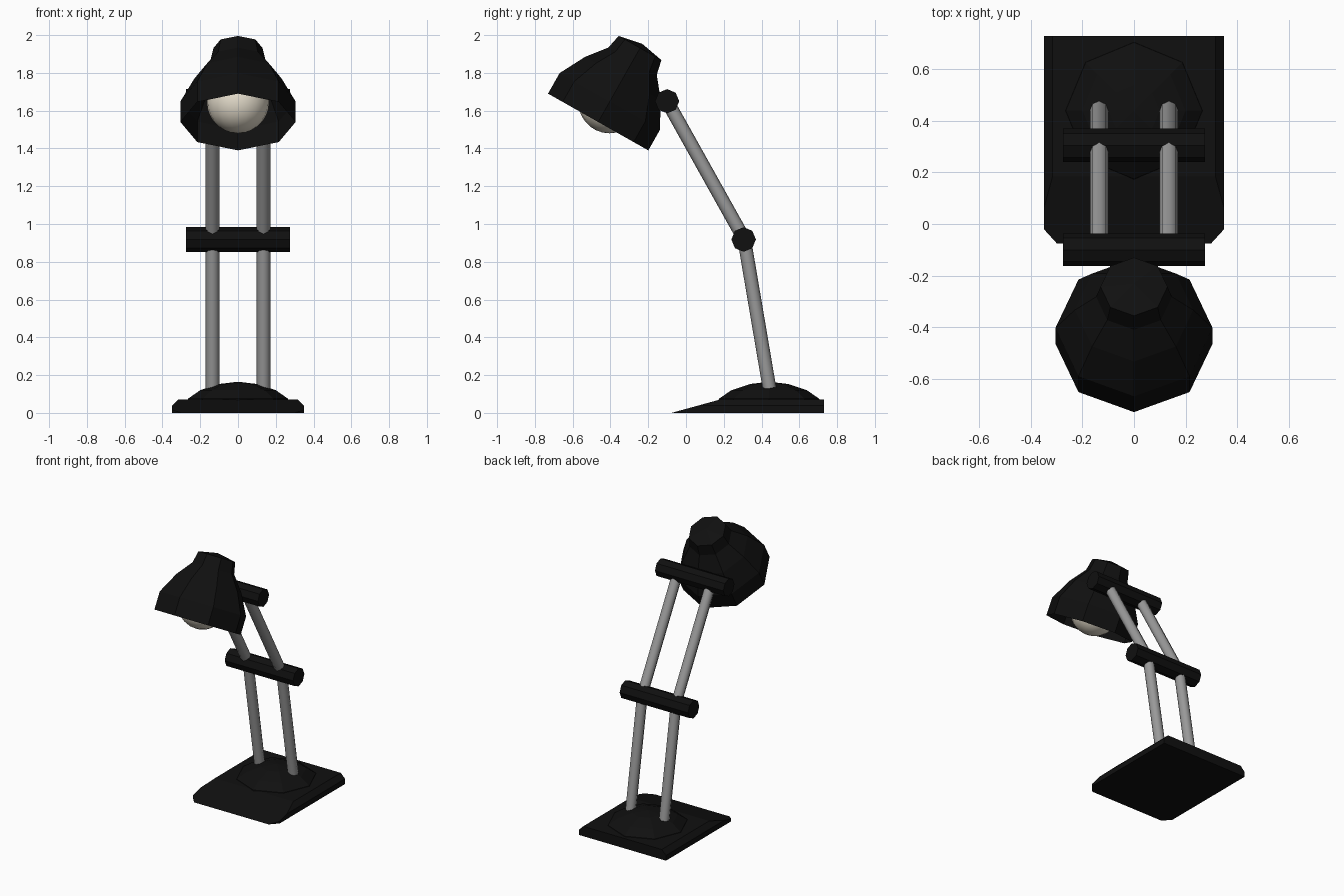
import bpy, bmesh, math
from mathutils import Vector

if "Cube" in bpy.data.objects:
    bpy.data.objects.remove(bpy.data.objects["Cube"])


def material(name, rgb):
    m = bpy.data.materials.new(name)
    m.diffuse_color = (*rgb, 1)
    m.use_nodes = True
    m.node_tree.nodes["Principled BSDF"].inputs["Base Color"].default_value = m.diffuse_color
    return m


BLACK = material("black", (0.005, 0.005, 0.005))
GREY = material("grey metal", (0.32, 0.32, 0.32))
CREAM = material("cream bulb", (0.78, 0.72, 0.60))


def finish(name, bm, mat, smooth=None):
    bmesh.ops.recalc_face_normals(bm, faces=bm.faces)
    me = bpy.data.meshes.new(name)
    bm.to_mesh(me)
    bm.free()
    me.materials.append(mat)
    ob = bpy.data.objects.new(name, me)
    bpy.context.collection.objects.link(ob)
    if smooth:
        bpy.ops.object.select_all(action='DESELECT')
        ob.select_set(True)
        bpy.context.view_layer.objects.active = ob
        bpy.ops.object.shade_smooth_by_angle(angle=math.radians(smooth))
    return ob


def lathe(name, profile, mat, centre, tilt=0, sides=8):
    """Spin (radius, height) points about an axis tilted from z toward +y."""
    bm = bmesh.new()
    c, a = Vector(centre), Vector((0, math.sin(tilt), math.cos(tilt)))
    p = Vector((0, -math.cos(tilt), math.sin(tilt)))
    vs = [bm.verts.new(c + a * h + p * r) for r, h in profile]
    es = [bm.edges.new(e) for e in zip(vs, vs[1:])]
    bmesh.ops.spin(bm, geom=vs + es, cent=c, axis=a, angle=2 * math.pi, steps=sides)
    bmesh.ops.remove_doubles(bm, verts=bm.verts, dist=1e-4)
    return finish(name, bm, mat)


def bar(name, start, end, radius, mat, smooth=None):
    """Eight sided bar between two points."""
    a, b = Vector(start), Vector(end)
    bm = bmesh.new()
    bmesh.ops.create_cone(bm, cap_ends=True, segments=8, radius1=radius,
                          radius2=radius, depth=(b - a).length)
    bm.transform((b - a).to_track_quat('Z', 'Y').to_matrix().to_4x4())
    bmesh.ops.translate(bm, vec=(a + b) / 2, verts=bm.verts)
    return finish(name, bm, mat, smooth)


# Base slab: outline with cut front corners, wedge front, bevelled top sides
bm = bmesh.new()
outline = [(-.35, .73), (-.35, -.02), (-.30, -.075), (.30, -.075), (.35, -.02), (.35, .73)]
face = bm.faces.new([bm.verts.new((x, y, 0)) for x, y in outline])
ext = bmesh.ops.extrude_face_region(bm, geom=[face], use_keep_orig=True)
bmesh.ops.translate(bm, vec=(0, 0, .072),
                    verts=[g for g in ext["geom"] if isinstance(g, bmesh.types.BMVert)])
for co, no in [((0, -.077, 0), (0, -.07, .255)),
               ((.35, 0, .038), (1, 0, 1)), ((-.35, 0, .038), (-1, 0, 1))]:
    bmesh.ops.bisect_plane(bm, geom=bm.verts[:] + bm.edges[:] + bm.faces[:],
                           plane_co=co, plane_no=no, clear_outer=True)
    bmesh.ops.holes_fill(bm, edges=[e for e in bm.edges if e.is_boundary], sides=0)
finish("base_slab", bm, BLACK)

# Low mound on the base
lathe("base_mound", [(.27, .06), (.265, .075), (.2, .12), (.1, .153), (0, .165)],
      BLACK, (0, .44, 0))

# Paired arm poles
for side, x in (("left", -.135), ("right", .135)):
    bar(side + "_lower_pole", (x, .442, .13), (x, .308, .92), .036, GREY, 50)
    bar(side + "_upper_pole", (x, .308, .92), (x, -.10, 1.65), .036, GREY, 50)

# Cross bars at the joints
bar("middle_joint", (-.275, .305, .918), (.275, .305, .918), .065, BLACK)
bar("top_joint", (-.275, -.10, 1.65), (.275, -.10, 1.65), .064, BLACK)

# Open shade, tilted forward
TILT = math.radians(29.5)
RIM = (0, -.465, 1.54)
lathe("lamp_shade", [(.305, 0), (.305, .125), (.23, .266), (.147, .37),
                     (.13, .45), (0, .475)], BLACK, RIM, TILT)

# Bulb
bm = bmesh.new()
bmesh.ops.create_uvsphere(bm, u_segments=20, v_segments=14, radius=.165)
bmesh.ops.translate(bm, vec=(0, -.405, 1.645), verts=bm.verts)
finish("bulb", bm, CREAM, 60)
